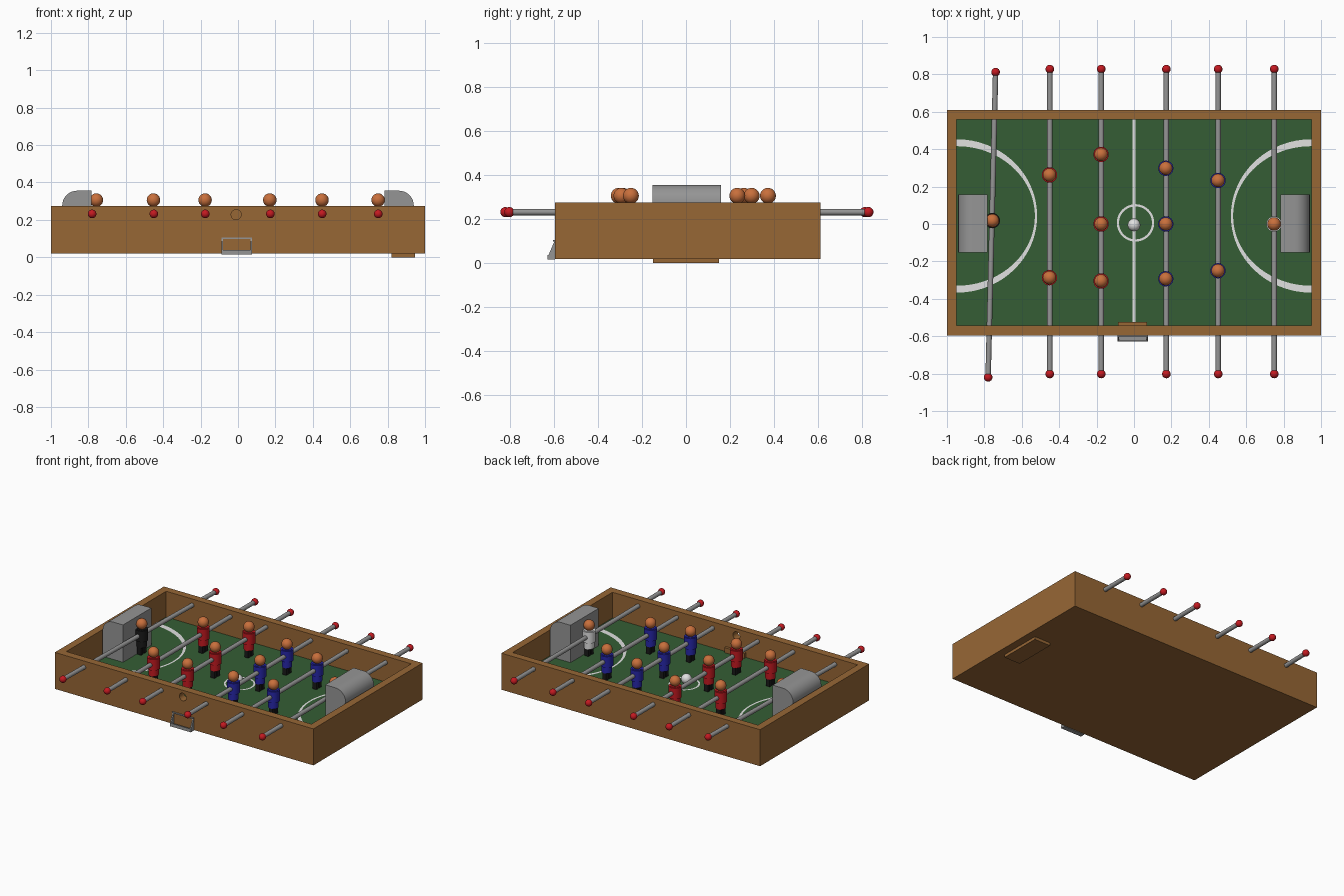
import bpy, bmesh, math
from mathutils import Vector

cube = bpy.data.objects.get("Cube")
if cube:
    bpy.data.objects.remove(cube, do_unlink=True)


def material(name, r, g, b):
    m = bpy.data.materials.new(name)
    m.use_nodes = True
    m.diffuse_color = (r, g, b, 1)
    m.node_tree.nodes["Principled BSDF"].inputs["Base Color"].default_value = (r, g, b, 1)
    return m


wood = material("wood_brown", 0.31, 0.135, 0.036)
green = material("field_green", 0.035, 0.11, 0.035)
grey = material("metal_grey", 0.3, 0.3, 0.3)
white = material("white", 0.75, 0.75, 0.75)
red = material("red", 0.55, 0.01, 0.015)
blue = material("blue", 0.02, 0.02, 0.4)
skin = material("head_orange", 0.58, 0.16, 0.045)
black = material("black", 0.01, 0.01, 0.01)


def finish(name, bm, mat, smooth=False):
    bmesh.ops.recalc_face_normals(bm, faces=bm.faces)
    me = bpy.data.meshes.new(name)
    bm.to_mesh(me)
    bm.free()
    me.materials.append(mat)
    ob = bpy.data.objects.new(name, me)
    bpy.context.collection.objects.link(ob)
    if smooth:
        bpy.ops.object.select_all(action='DESELECT')
        ob.select_set(True)
        bpy.context.view_layer.objects.active = ob
        bpy.ops.object.shade_smooth_by_angle(angle=math.radians(40))
    return ob


def box(name, lo, hi, mat):
    bm = bmesh.new()
    bmesh.ops.create_cube(bm, size=1)
    lo, hi = Vector(lo), Vector(hi)
    for v in bm.verts:
        v.co = (lo + hi) / 2 + v.co * (hi - lo)
    return finish(name, bm, mat)


def rod(name, a, b, r, mat, sides=20):
    a, b = Vector(a), Vector(b)
    bm = bmesh.new()
    bmesh.ops.create_cone(bm, cap_ends=True, segments=sides, radius1=r, radius2=r, depth=(b - a).length)
    turn = (b - a).to_track_quat('Z', 'Y')
    for v in bm.verts:
        v.co = (a + b) / 2 + turn @ v.co
    return finish(name, bm, mat, True)


def ball(name, at, r, mat):
    bm = bmesh.new()
    bmesh.ops.create_uvsphere(bm, u_segments=24, v_segments=14, radius=r)
    bmesh.ops.translate(bm, verts=bm.verts, vec=at)
    return finish(name, bm, mat, True)


def prism(name, points, shift, mat, smooth=False):
    """Extrude a planar outline along the shift vector."""
    bm = bmesh.new()
    face = bm.faces.new([bm.verts.new(p) for p in points])
    new = bmesh.ops.extrude_face_region(bm, geom=[face])["geom"]
    bmesh.ops.translate(bm, verts=[v for v in new if isinstance(v, bmesh.types.BMVert)], vec=shift)
    return finish(name, bm, mat, smooth)


def arc_line(name, centre, outer, inner, start, end, z, mat, steps=48):
    """Flat painted band between two ellipses."""
    bm = bmesh.new()
    rows = []
    for i in range(steps + 1):
        t = start + (end - start) * i / steps
        rows.append([bm.verts.new((centre[0] + r[0] * math.cos(t), centre[1] + r[1] * math.sin(t), z))
                     for r in (outer, inner)])
    for p, q in zip(rows, rows[1:]):
        bm.faces.new((p[0], q[0], q[1], p[1]))
    ob = finish(name, bm, mat)
    if ob.data.polygons[0].normal.z < 0:
        ob.data.flip_normals()
    return ob


# Cabinet: base, walls and field
FRONT, BACK, TOP, FLOOR = -0.595, 0.61, 0.275, 0.095
IN_F, IN_B, IN_X = -0.542, 0.56, 0.948
box("cabinet_base", (-1, FRONT, 0.02), (1, BACK, 0.085), wood)
box("field", (-IN_X, IN_F, 0.085), (IN_X, IN_B, FLOOR), green)
box("back_wall", (-1, IN_B, 0.085), (1, BACK, TOP), wood)
box("left_wall", (IN_X, IN_F, 0.085), (1, IN_B, TOP), wood)
box("right_wall", (-1, IN_F, 0.085), (-IN_X, IN_B, TOP), wood)
front_wall = box("front_wall", (-1, FRONT, 0.085), (1, IN_F, TOP), wood)
box("battery_cover", (0.82, -0.15, 0), (0.945, 0.15, 0.02), wood)

# Ball entry hole through the front wall
cutter = rod("hole_cutter", (-0.01, -0.7, 0.228), (-0.01, -0.45, 0.228), 0.027, wood)
cutter.hide_render = True
cut = front_wall.modifiers.new("hole", 'BOOLEAN')
cut.operation, cut.object, cut.solver = 'DIFFERENCE', cutter, 'EXACT'
bpy.ops.object.select_all(action='DESELECT')
bpy.context.view_layer.objects.active = front_wall
front_wall.select_set(True)
bpy.ops.object.modifier_apply(modifier="hole")
bpy.data.objects.remove(cutter, do_unlink=True)

# Ball chute inside and catch tray outside
box("ball_chute", (-0.085, IN_F, FLOOR), (0.07, IN_F + 0.018, 0.13), wood)
for side, x in (("right", -0.088), ("left", 0.066)):
    prism("tray_side_" + side, [(x, FRONT, 0.105), (x, FRONT, 0.018), (x, -0.625, 0.018), (x, -0.625, 0.035)],
          (0.009, 0, 0), grey)
box("tray_floor", (-0.088, -0.625, 0.016), (0.075, FRONT, 0.024), grey)
box("tray_lip", (-0.088, -0.628, 0.016), (0.075, -0.62, 0.038), grey)
box("tray_top_bar", (-0.088, FRONT - 0.008, 0.098), (0.075, FRONT, 0.106), grey)

# Painted field lines
PAINT = FLOOR + 0.002
box("centre_line", (-0.007, IN_F, FLOOR), (0.007, IN_B, PAINT), white)
arc_line("centre_circle", (0.008, 0.006), (0.1, 0.1), (0.088, 0.088), 0, 2 * math.pi, PAINT, white)
for name, x, mid in (("goal_arc_right", -IN_X, 0), ("goal_arc_left", IN_X, math.pi)):
    arc_line(name, (x, 0.043), (0.43, 0.41), (0.418, 0.373),
             mid - math.pi / 2, mid + math.pi / 2, PAINT, white)

# Goals with a rounded outer top edge
for name, s in (("goal_right", -1), ("goal_left", 1)):
    r = 0.08
    outline = [(0.782, FLOOR), (0.782, 0.356)]
    for i in range(9):
        t = math.pi / 2 * (1 - i / 8)
        outline.append((0.94 - r + r * math.cos(t), 0.356 - r + r * math.sin(t)))
    outline.append((0.94, FLOOR))
    prism(name, [(s * x, -0.153, z) for x, z in outline], (0, 0.312, 0), grey, True)


def player(name, x, y, shirt):
    rod(name + "_torso", (x, y, 0.15), (x, y, 0.275), 0.033, shirt)
    rod(name + "_shoulders", (x, y, 0.195), (x, y, 0.272), 0.041, shirt)
    for s in (-1, 1):
        ly = y + s * 0.017
        box(name + "_leg", (x - 0.015, ly - 0.012, 0.1), (x + 0.015, ly + 0.012, 0.155), black)
    ball(name + "_head", (x, y, 0.306), 0.036, skin)


# Rods with end knobs and their players
ROD_Z = 0.232
rows = [
    ("right_keeper", -0.78, -0.74, -0.82, 0.812, black, [(-0.757, 0.018)]),
    ("red_defence", -0.45, -0.45, -0.802, 0.828, red, [(-0.452, 0.262), (-0.452, -0.287)]),
    ("red_attack", -0.175, -0.175, -0.802, 0.828, red, [(-0.176, 0.372), (-0.176, 0), (-0.176, -0.305)]),
    ("blue_attack", 0.173, 0.173, -0.802, 0.828, blue, [(0.17, 0.298), (0.17, 0), (0.17, -0.293)]),
    ("blue_defence", 0.45, 0.45, -0.802, 0.828, blue, [(0.449, 0.233), (0.449, -0.25)]),
    ("left_keeper", 0.75, 0.75, -0.802, 0.828, white, [(0.749, 0)]),
]
for name, x0, x1, y0, y1, shirt, spots in rows:
    rod(name + "_rod", (x0, y0, ROD_Z), (x1, y1, ROD_Z), 0.0145, grey)
    ball(name + "_front_knob", (x0, y0, ROD_Z), 0.023, red)
    ball(name + "_back_knob", (x1, y1, ROD_Z), 0.023, red)
    for i, (x, y) in enumerate(spots):
        player(f"{name}_player_{i + 1}", x, y, shirt)

# Game ball on the centre spot
ball("game_ball", (0, -0.005, FLOOR + 0.034), 0.034, white)
